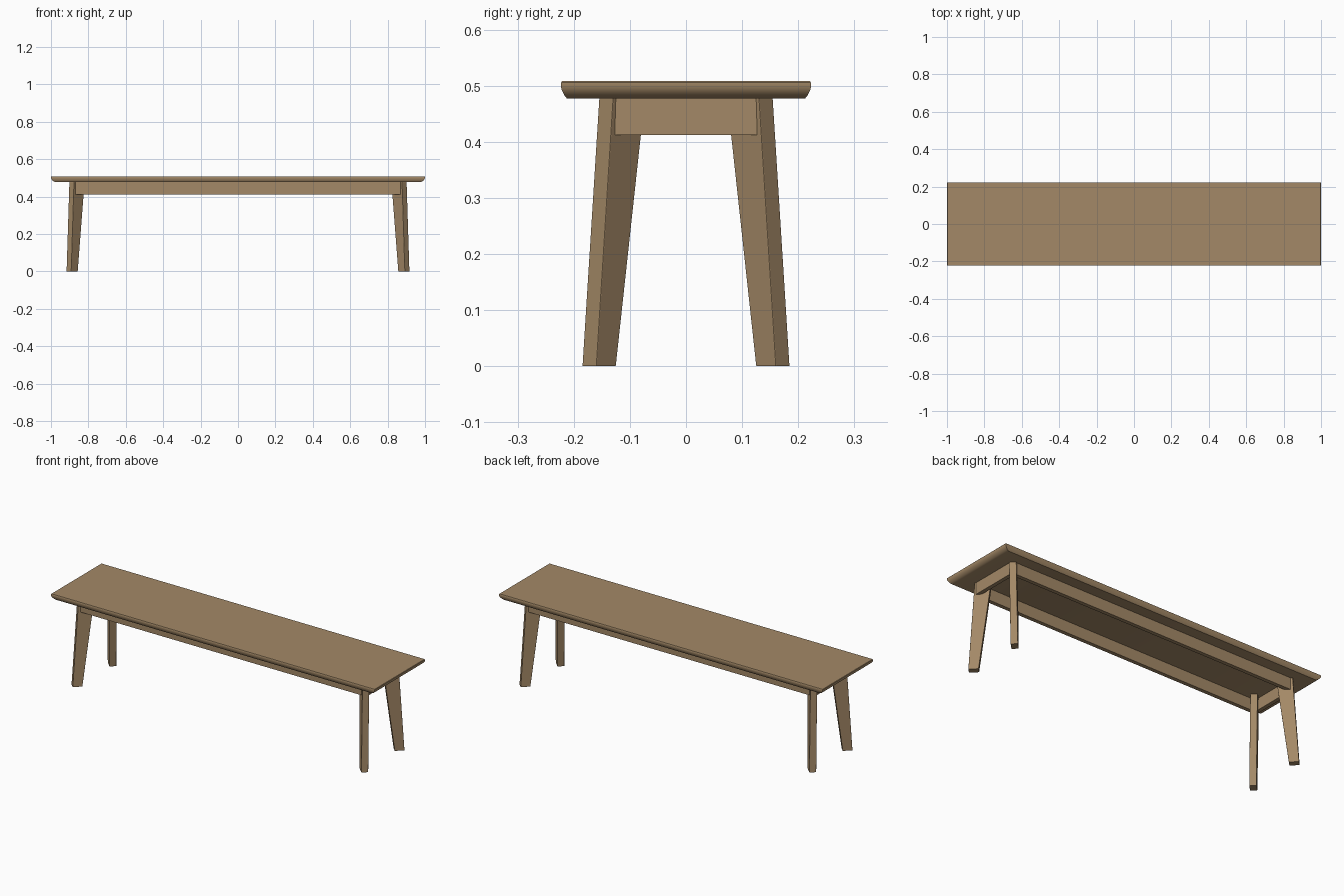
import bpy
import bmesh
import math
from mathutils import Vector

cube = bpy.data.objects.get("Cube")
if cube:
    bpy.data.objects.remove(cube, do_unlink=True)

# Single wood colour
wood = bpy.data.materials.new("warm_brown_wood")
wood.use_nodes = True
COLOUR = (0.37, 0.25, 0.135, 1.0)
wood.diffuse_color = COLOUR
wood.node_tree.nodes["Principled BSDF"].inputs["Base Color"].default_value = COLOUR


def loft(name, rings, bevel=0.0, smooth=False):
    """Skin a stack of four-cornered rings into a closed solid."""
    bm = bmesh.new()
    loops = [[bm.verts.new(p) for p in ring] for ring in rings]
    for low, high in zip(loops, loops[1:]):
        for i in range(4):
            j = (i + 1) % 4
            bm.faces.new((low[i], low[j], high[j], high[i]))
    bm.faces.new(loops[0][::-1])
    bm.faces.new(loops[-1])
    bmesh.ops.recalc_face_normals(bm, faces=bm.faces)
    mesh = bpy.data.meshes.new(name)
    bm.to_mesh(mesh)
    bm.free()
    mesh.materials.append(wood)
    obj = bpy.data.objects.new(name, mesh)
    bpy.context.collection.objects.link(obj)
    if bevel:
        mod = obj.modifiers.new("soft_edges", "BEVEL")
        mod.width = bevel
        mod.segments = 2
    if smooth:
        bpy.ops.object.select_all(action="DESELECT")
        obj.select_set(True)
        bpy.context.view_layer.objects.active = obj
        bpy.ops.object.shade_smooth_by_angle(angle=math.radians(35))
    return obj


def rectangle(cx, cy, hx, hy, z):
    return [(cx + a * hx, cy + b * hy, z)
            for a, b in ((-1, -1), (1, -1), (1, 1), (-1, 1))]


# Seat board with a rounded under-edge: height, end inset, side inset
edge = [(0.477, 0.024, 0.011), (0.481, 0.015, 0.0075), (0.487, 0.007, 0.004),
        (0.494, 0.002, 0.001), (0.501, 0.0, 0.0), (0.506, 0.0, 0.0006),
        (0.508, 0.002, 0.002)]
loft("seat_board", [rectangle(0, 0, 1 - ex, 0.223 - ey, z) for z, ex, ey in edge],
     smooth=True)


# Splayed legs: rectangular section turned to face the corner, wider at the top
def leg_ring(sx, sy, x, y, depth, z):
    out = Vector((sx, sy, 0)).normalized()
    side = Vector((-out.y, out.x, 0)) * 0.0177
    outer = Vector((sx * x, sy * y, z))
    inner = outer - out * depth
    return [outer + side, inner + side, inner - side, outer - side]


for sx, side_name in ((1, "left"), (-1, "right")):
    for sy, end_name in ((-1, "front"), (1, "back")):
        loft(f"{end_name}_{side_name}_leg",
             [leg_ring(sx, sy, 0.9045, 0.1725, 0.05, 0.0),
              leg_ring(sx, sy, 0.8895, 0.1425, 0.081, 0.478)], bevel=0.0015)

# Rails under the seat
THICK = 0.011
for s, long_name, short_name in ((-1, "front", "right"), (1, "back", "left")):
    loft(f"{long_name}_rail",
         [rectangle(0, s * (0.149 - THICK), 0.868, THICK, z) for z in (0.412, 0.478)],
         bevel=0.001)
    loft(f"{short_name}_end_rail",
         [rectangle(s * (0.897 - THICK), 0, THICK, 0.127, z) for z in (0.412, 0.478)],
         bevel=0.001)
